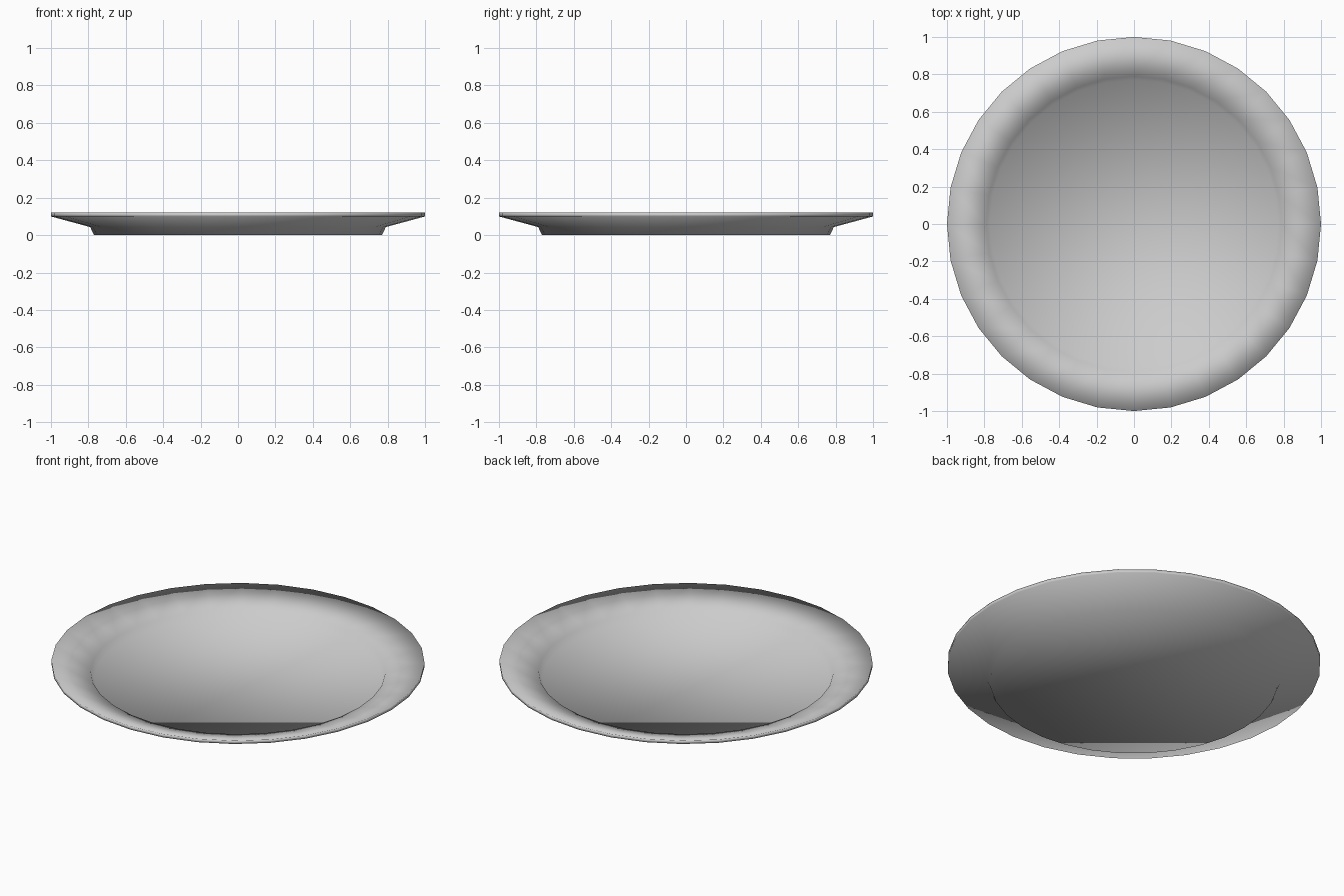
import bpy, bmesh, math

if "Cube" in bpy.data.objects:
    bpy.data.objects.remove(bpy.data.objects["Cube"])

SIDES = 32
# Closed cross-section (radius, height): underside outwards, then top inwards
PROFILE = [(0.77, 0.005), (0.79, 0.043), (1.0, 0.10),
           (1.0, 0.12), (0.79, 0.06), (0.77, 0.022)]

# Plate: rings bridged into a solid, with flat base and floor caps
bm = bmesh.new()
drop = PROFILE[0][1]
rings = []
for r, z in PROFILE:
    z = 0.0 if z == drop else z
    rings.append([bm.verts.new((r * math.cos(2 * math.pi * i / SIDES),
                                r * math.sin(2 * math.pi * i / SIDES), z))
                  for i in range(SIDES)])
for lower, upper in zip(rings, rings[1:]):
    for i in range(SIDES):
        j = (i + 1) % SIDES
        bm.faces.new((lower[i], lower[j], upper[j], upper[i]))
bm.faces.new(rings[0][::-1])
bm.faces.new(rings[-1])
bmesh.ops.recalc_face_normals(bm, faces=bm.faces)
for f in bm.faces:
    f.smooth = True

mesh = bpy.data.meshes.new("plate")
bm.to_mesh(mesh)
bm.free()
plate = bpy.data.objects.new("plate", mesh)
bpy.context.collection.objects.link(plate)
